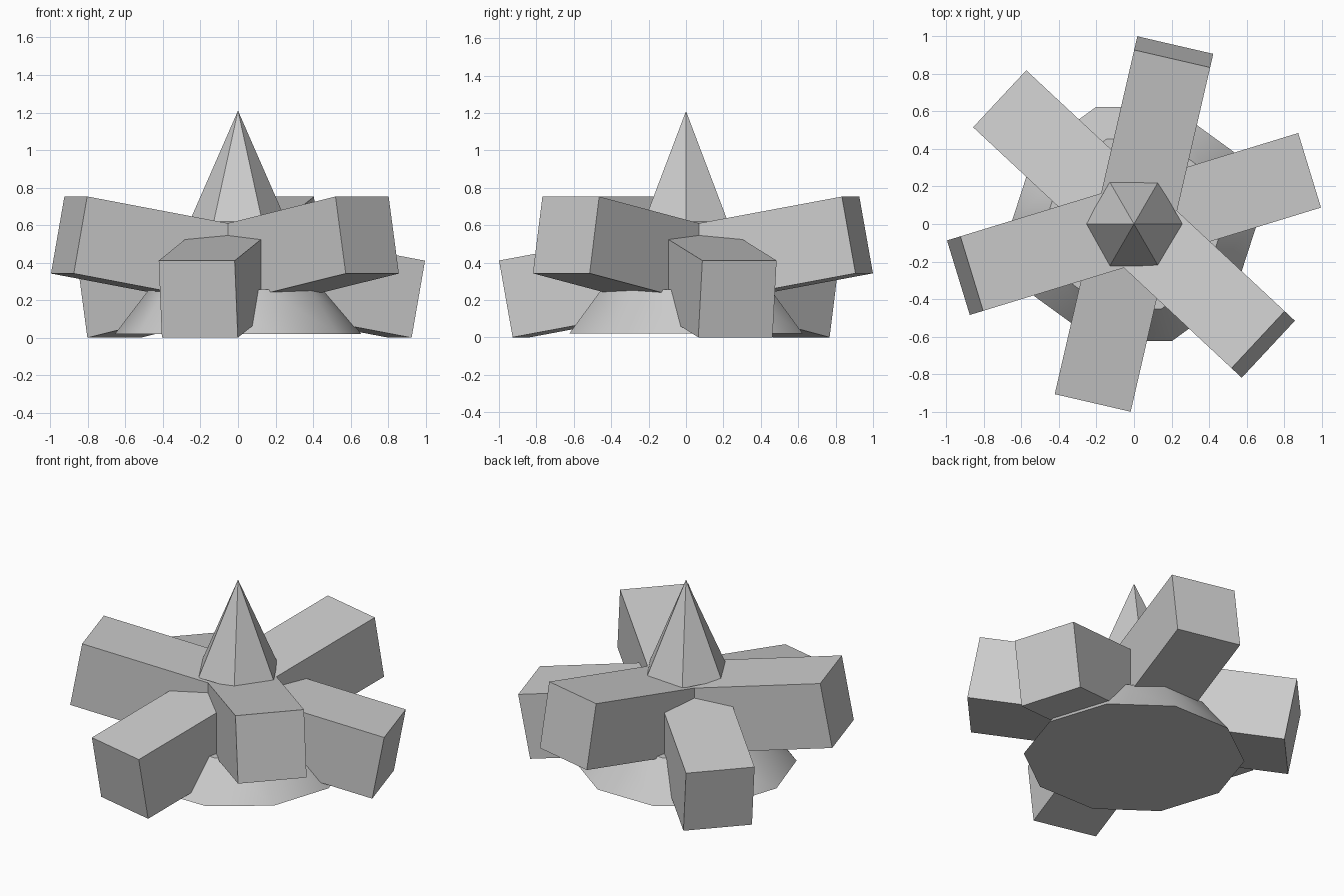
import bpy
from math import radians

if "Cube" in bpy.data.objects:
    bpy.data.objects.remove(bpy.data.objects["Cube"])


def cone(name, sides, r1, r2, z0, z1, turn):
    bpy.ops.mesh.primitive_cone_add(vertices=sides, radius1=r1, radius2=r2, depth=z1 - z0,
                                    location=(0, 0, (z0 + z1) / 2),
                                    rotation=(0, 0, radians(turn)))
    bpy.context.object.name = name
    return bpy.context.object


# Three tilted beams crossing at the centre, giving alternating high and low arms
for i, angle in enumerate((77, 197, 317), 1):
    bpy.ops.mesh.primitive_cube_add(size=1, location=(0, 0, 0.377),
                                    rotation=(0, radians(-10.3), radians(angle)))
    beam = bpy.context.object
    beam.name = f"cross_beam_{i}"
    beam.scale = (1.912, 0.415, 0.417)

# Ten-sided smooth base
cone("base", 10, 0.655, 0.475, 0.022, 0.257, 90)
bpy.ops.object.shade_smooth_by_angle(angle=radians(40))

# Six-sided spike on top
cone("spike", 6, 0.258, 0, 0.62, 1.21, 30)
